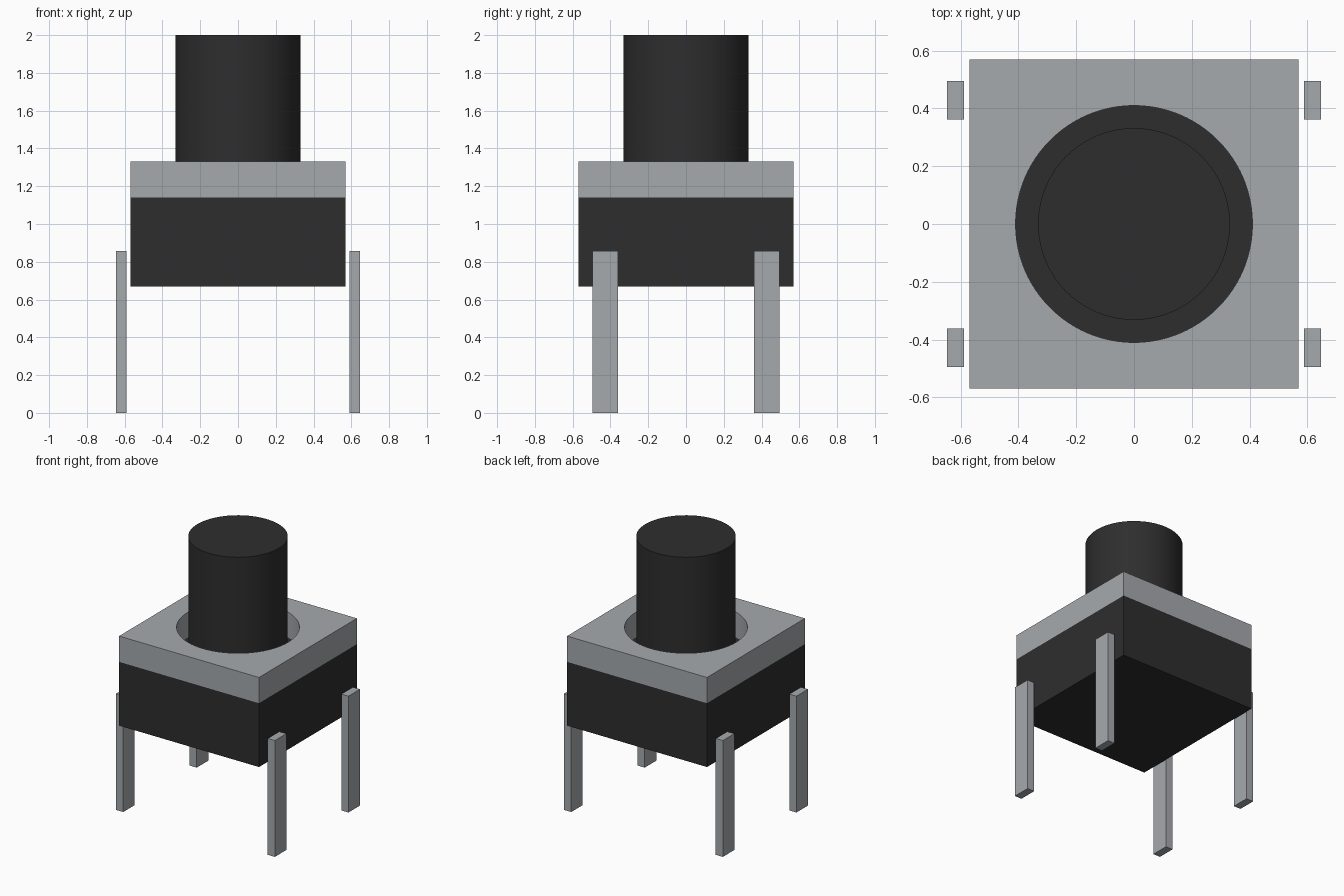
import bpy, bmesh, math

cube = bpy.data.objects.get("Cube")
if cube:
    bpy.data.objects.remove(cube, do_unlink=True)


def material(name, color):
    mat = bpy.data.materials.new(name)
    mat.use_nodes = True
    mat.diffuse_color = (*color, 1)
    bsdf = next(n for n in mat.node_tree.nodes if n.type == 'BSDF_PRINCIPLED')
    bsdf.inputs["Base Color"].default_value = (*color, 1)
    return mat


black = material("black plastic", (0.027, 0.027, 0.027))
metal = material("grey metal", (0.38, 0.40, 0.42))


def box(name, low, high, mat):
    bpy.ops.mesh.primitive_cube_add(size=1, location=[(a + b) / 2 for a, b in zip(low, high)])
    obj = bpy.context.object
    obj.name = name
    obj.scale = [b - a for a, b in zip(low, high)]
    bpy.ops.object.transform_apply(location=False, rotation=False, scale=True)
    obj.data.materials.append(mat)
    return obj


HALF, BODY_TOP, PLATE_TOP = 0.57, 1.14, 1.33

# Plastic housing
box("housing", (-HALF, -HALF, 0.67), (HALF, HALF, BODY_TOP), black)

# Square metal cover with a round opening
bm = bmesh.new()
count, hole = 96, 0.41
rings = []
for i in range(count):
    a = 2 * math.pi * i / count
    c, s = math.cos(a), math.sin(a)
    edge = HALF / max(abs(c), abs(s))
    rings.append([bm.verts.new((r * c, r * s, z)) for r, z in
                  ((hole, BODY_TOP), (edge, BODY_TOP), (edge, PLATE_TOP), (hole, PLATE_TOP))])
for i in range(count):
    p, q = rings[i], rings[(i + 1) % count]
    for k in range(4):
        n = (k + 1) % 4
        bm.faces.new((p[k], q[k], q[n], p[n]))
bmesh.ops.recalc_face_normals(bm, faces=bm.faces)
mesh = bpy.data.meshes.new("cover_plate")
bm.to_mesh(mesh)
bm.free()
plate = bpy.data.objects.new("cover_plate", mesh)
bpy.context.collection.objects.link(plate)
mesh.materials.append(metal)
bpy.ops.object.select_all(action='DESELECT')
bpy.context.view_layer.objects.active = plate
plate.select_set(True)
bpy.ops.object.shade_smooth_by_angle(angle=math.radians(30))

# Round push button
bpy.ops.mesh.primitive_cylinder_add(vertices=96, radius=0.332, depth=2 - BODY_TOP,
                                    location=(0, 0, (2 + BODY_TOP) / 2))
button = bpy.context.object
button.name = "push_button"
button.data.materials.append(black)
bpy.ops.object.shade_smooth_by_angle(angle=math.radians(30))

# Four flat pins standing just clear of the housing
for side, sx in (("right", -1), ("left", 1)):
    for end, sy in (("front", -1), ("back", 1)):
        x, y = sx * 0.618, sy * 0.428
        box(f"{end}_{side}_pin", (x - 0.029, y - 0.067, 0), (x + 0.029, y + 0.067, 0.857), metal)
